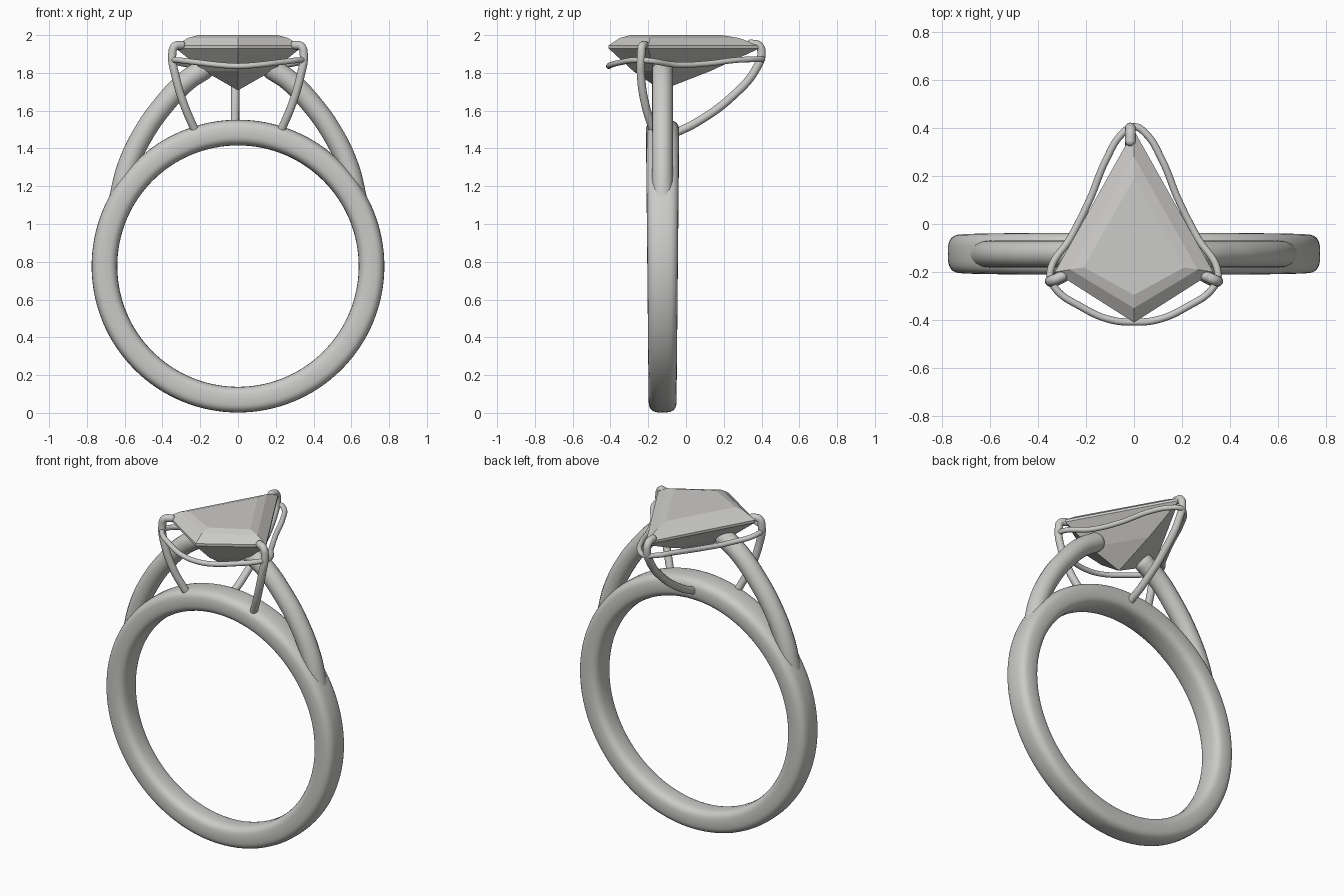
import bpy, bmesh
from math import sin, cos, pi, copysign
from mathutils import Matrix

cube = bpy.data.objects.get("Cube")
if cube:
    bpy.data.objects.remove(cube)

metal = bpy.data.materials.new("pale grey")
metal.use_nodes = True
GREY = (0.6, 0.595, 0.58, 1)
metal.diffuse_color = GREY
metal.node_tree.nodes["Principled BSDF"].inputs["Base Color"].default_value = GREY


def finish(name, bm, smooth):
    bmesh.ops.recalc_face_normals(bm, faces=bm.faces)
    for f in bm.faces:
        f.smooth = smooth
    mesh = bpy.data.meshes.new(name)
    bm.to_mesh(mesh)
    bm.free()
    mesh.materials.clear()
    mesh.materials.append(metal)
    obj = bpy.data.objects.new(name, mesh)
    bpy.context.collection.objects.link(obj)
    return obj


def loft(name, loops, closed, smooth):
    """Bridge equal loops of points, either round in a circle or with capped ends."""
    bm = bmesh.new()
    rows = [[bm.verts.new(p) for p in loop] for loop in loops]
    n = len(rows[0])
    pairs = list(zip(rows, rows[1:]))
    if closed:
        pairs.append((rows[-1], rows[0]))
    else:
        bm.faces.new(rows[0])
        bm.faces.new(rows[-1])
    for a, b in pairs:
        for i in range(n):
            j = (i + 1) % n
            bm.faces.new((a[i], a[j], b[j], b[i]))
    bmesh.ops.remove_doubles(bm, verts=bm.verts, dist=0.002)
    return finish(name, bm, smooth)


def tube(name, points, radius, cyclic=False):
    """Smooth wire through the points, with rounded ends."""
    curve = bpy.data.curves.new(name + "_path", "CURVE")
    curve.dimensions = "3D"
    curve.bevel_depth = radius
    curve.bevel_resolution = 6
    curve.resolution_u = 12
    spline = curve.splines.new("BEZIER")
    spline.bezier_points.add(len(points) - 1)
    spline.use_cyclic_u = cyclic
    for bp, p in zip(spline.bezier_points, points):
        bp.co = p
        bp.handle_left_type = bp.handle_right_type = "AUTO"
    helper = bpy.data.objects.new(name + "_path", curve)
    bpy.context.collection.objects.link(helper)
    graph = bpy.context.evaluated_depsgraph_get()
    swept = bpy.data.meshes.new_from_object(helper.evaluated_get(graph))
    bm = bmesh.new()
    bm.from_mesh(swept)
    bpy.data.objects.remove(helper)
    bpy.data.meshes.remove(swept)
    if not cyclic:
        for end in (points[0], points[-1]):
            bmesh.ops.create_uvsphere(bm, u_segments=16, v_segments=10, radius=radius,
                                      matrix=Matrix.Translation(end))
    for f in bm.faces:
        f.material_index = 0
    return finish(name, bm, True)


def power(v, e=0.65):
    return copysign(abs(v) ** e, v)


# Finger band: rounded section, a little wider at the top
def band_section(a, sides=28):
    half_width = 0.081 + 0.007 * sin(a)
    loop = []
    for k in range(sides):
        t = 2 * pi * k / sides
        r = 0.707 + 0.068 * power(cos(t))
        loop.append((r * cos(a), -0.124 + half_width * power(sin(t)), 0.777 + r * sin(a)))
    return loop


loft("band", [band_section(2 * pi * i / 128) for i in range(128)], True, True)

# Shoulders and front prongs, one on each side
for side, s in (("left", 1), ("right", -1)):
    arch = [(0.63, 1.12), (0.585, 1.3), (0.5, 1.48), (0.39, 1.635), (0.27, 1.76), (0.18, 1.82)]
    tube(side + "_shoulder", [(s * x, -0.125, z) for x, z in arch], 0.056)
    prong = [(0.23, -0.175, 1.5), (0.285, -0.215, 1.63), (0.33, -0.238, 1.78),
             (0.348, -0.237, 1.9), (0.335, -0.233, 1.94), (0.3, -0.218, 1.947)]
    tube(side + "_prong", [(s * x, y, z) for x, y, z in prong], 0.022)

# Back prong, sweeping out to the long tip
tube("back_prong", [(-0.015, -0.06, 1.48), (-0.015, 0.06, 1.54), (-0.015, 0.25, 1.68),
                    (-0.015, 0.37, 1.82), (-0.015, 0.4, 1.91), (-0.015, 0.385, 1.945),
                    (-0.015, 0.345, 1.955)], 0.022)

# Wire rail around the stone
half = [(0.1, -0.398, 1.842), (0.22, -0.345, 1.856), (0.33, -0.265, 1.868),
        (0.35, -0.21, 1.866), (0.26, -0.05, 1.843), (0.185, 0.1, 1.848),
        (0.115, 0.27, 1.868), (0.05, 0.375, 1.872)]
rail = [(0, -0.408, 1.836)] + half + [(0, 0.405, 1.872)]
rail += [(-x, y, z) for x, y, z in reversed(half)]
tube("wire_rail", rail, 0.015, cyclic=True)

# Kite-cut stone: height, half width, side corner y, front y, back y
tiers = [(1.71, 0.004, -0.13, -0.134, -0.126),
         (1.81, 0.18, -0.17, -0.28, 0.13),
         (1.93, 0.33, -0.2, -0.41, 0.39),
         (1.945, 0.33, -0.2, -0.41, 0.39),
         (1.985, 0.265, -0.19, -0.35, 0.28),
         (2.0, 0.21, -0.18, -0.295, 0.19)]
loft("stone", [[(0, f, z), (w, c, z), (0, b, z), (-w, c, z)] for z, w, c, f, b in tiers],
     False, False)
